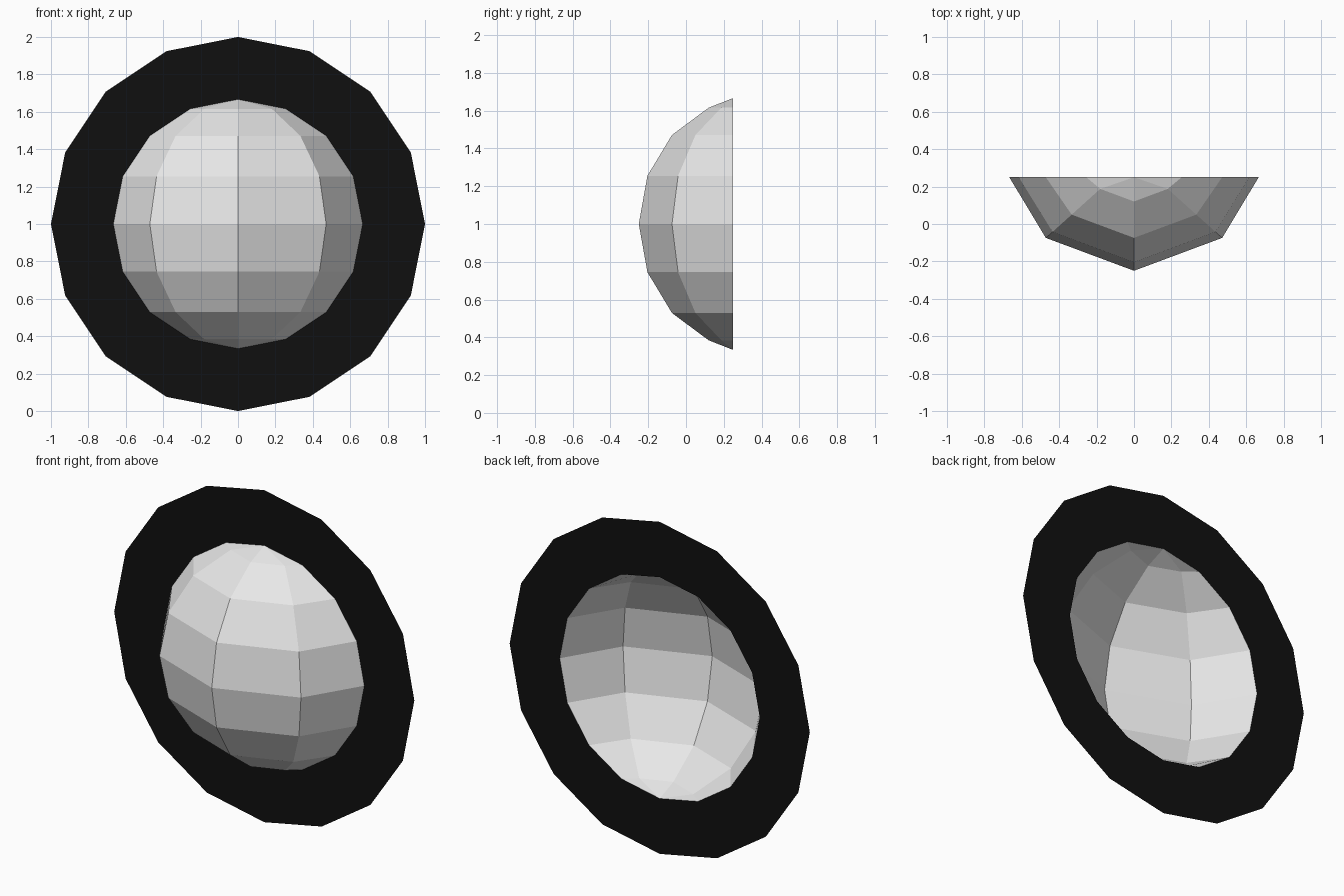
import bpy
import bmesh
from math import cos, sin, tau
from mathutils import Vector

SIDES = 16
HOLE = 2 / 3        # radius where dome and rim meet
BACK = 0.25         # y of the flat rim plane
CENTRE_Z = 1.0

cube = bpy.data.objects.get("Cube")
if cube:
    bpy.data.objects.remove(cube, do_unlink=True)


def make_material(name, value):
    mat = bpy.data.materials.new(name)
    colour = (value, value, value, 1.0)
    mat.use_nodes = True
    mat.diffuse_color = colour
    mat.node_tree.nodes["Principled BSDF"].inputs["Base Color"].default_value = colour
    return mat


def finish(bm, name, mat):
    mesh = bpy.data.meshes.new(name)
    bm.to_mesh(mesh)
    bm.free()
    mesh.materials.append(mat)
    obj = bpy.data.objects.new(name, mesh)
    bpy.context.collection.objects.link(obj)
    return obj


# Flat ring-shaped rim, one sheet thick, facing the front
bm = bmesh.new()
loops = []
for radius in (HOLE, 1.0):
    angles = [tau * i / SIDES for i in range(SIDES)]
    loops.append([bm.verts.new((radius * cos(a), BACK, CENTRE_Z + radius * sin(a)))
                  for a in angles])
inner, outer = loops
for i in range(SIDES):
    j = (i + 1) % SIDES
    bm.faces.new((inner[i], outer[i], outer[j], inner[j]))
finish(bm, "flat_rim", make_material("black", 0.005))

# Open half-sphere dome, pushed back so its edge sits on the rim plane
bm = bmesh.new()
bmesh.ops.create_uvsphere(bm, u_segments=8, v_segments=8, radius=1.0)
rear = [v for v in bm.verts if v.co.y > 0.001]
bmesh.ops.delete(bm, geom=rear, context='VERTS')
for v in bm.verts:
    depth = max(0.0, -0.6 * v.co.y - 0.1)
    v.co = Vector((v.co.x * HOLE, BACK - depth, CENTRE_Z + v.co.z * HOLE))
bm.normal_update()
finish(bm, "faceted_dome", make_material("light grey", 0.8))
